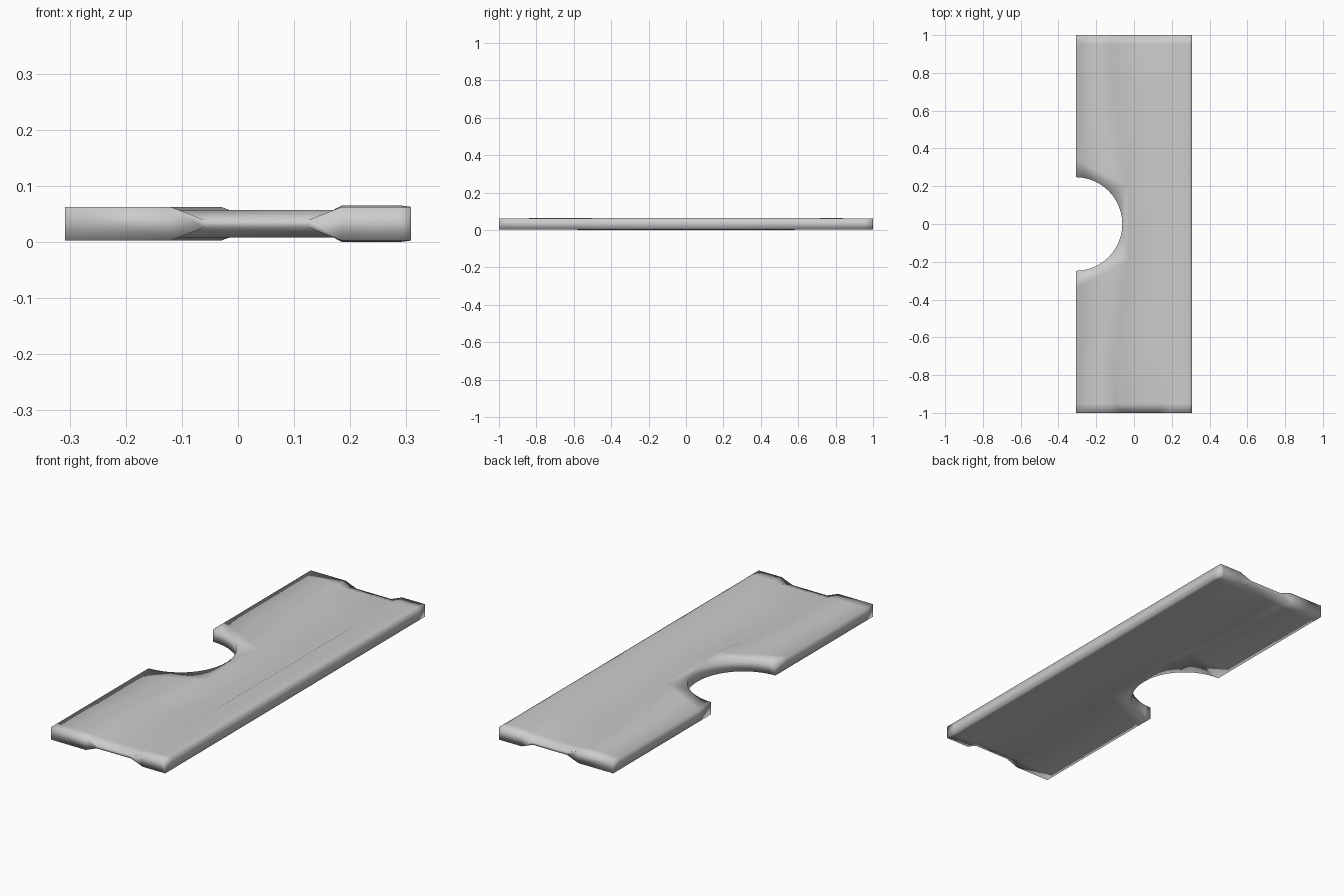
import bpy, bmesh, math

if "Cube" in bpy.data.objects:
    bpy.data.objects.remove(bpy.data.objects["Cube"])

MID = 0.0325  # centre height of the plate

# Half sections: (y, channel outer-left, inner-left, inner-right, outer-right, channel half depth, rail half height)
half = [
    (1.00, -0.12, -0.06, 0.125, 0.185, 0.0065, 0.0300),
    (0.95, -0.12, -0.105, 0.170, 0.185, 0.0245, 0.0300),
    (0.72, -0.115, -0.10, 0.170, 0.185, 0.0245, 0.0305),
    (0.34, -0.06, -0.045, 0.170, 0.185, 0.0245, 0.0325),
    (0.20, -0.03, -0.015, 0.170, 0.185, 0.0245, 0.0325),
]
stations = [(-s[0],) + s[1:] for s in half] + half[::-1]


def section(s):
    """Closed ring of points around the plate at one station."""
    y, a, b, c, d, ch, rail = s
    up = [(-0.308, 0.03), (a, 0.03), (b, ch), (c, ch), (d, rail), (0.29, rail), (0.308, 0.03)]
    return ([(x, y, MID + h) for x, h in up]
            + [(x, y, MID - h) for x, h in reversed(up)])


# Plate lofted along y, with shallow channels above and below
bm = bmesh.new()
rings = [[bm.verts.new(p) for p in section(s)] for s in stations]
n = len(rings[0])
for r0, r1 in zip(rings, rings[1:]):
    for i in range(n):
        j = (i + 1) % n
        bm.faces.new((r0[i], r0[j], r1[j], r1[i]))
for r in (rings[0], rings[-1]):
    for i in range(n // 2 - 1):
        bm.faces.new((r[i], r[i + 1], r[n - 2 - i], r[n - 1 - i]))
bmesh.ops.recalc_face_normals(bm, faces=bm.faces)
mesh = bpy.data.meshes.new("notched_plate")
bm.to_mesh(mesh)
bm.free()
plate = bpy.data.objects.new("notched_plate", mesh)
bpy.context.collection.objects.link(plate)

# Round notch in the left side
bpy.ops.mesh.primitive_cylinder_add(vertices=48, radius=0.248, depth=0.5, location=(-0.31, 0, MID))
cutter = bpy.context.object
cutter.name = "notch_cutter"
cutter.hide_render = True
cutter.hide_set(True)
cut = plate.modifiers.new("notch", 'BOOLEAN')
cut.operation = 'DIFFERENCE'
cut.solver = 'EXACT'
cut.object = cutter

# Bake the cut, then shade softly
bpy.context.view_layer.update()
baked = bpy.data.meshes.new_from_object(plate.evaluated_get(bpy.context.evaluated_depsgraph_get()))
plate.modifiers.clear()
plate.data = baked
bpy.data.objects.remove(cutter)
for p in baked.polygons:
    p.use_smooth = True
